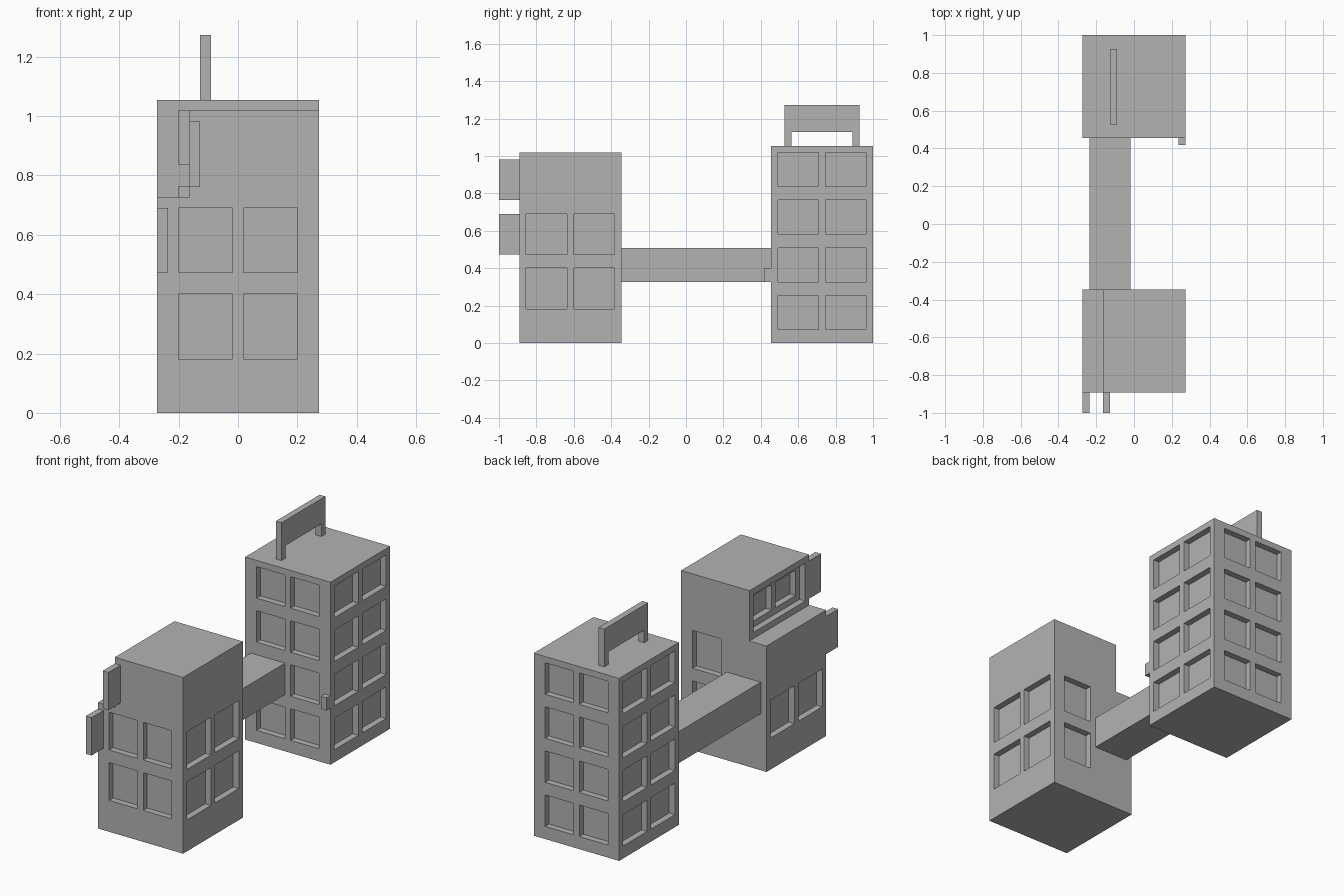
import bpy, bmesh
from mathutils import Matrix, Vector

U = 2 / 55  # one building block

if "Cube" in bpy.data.objects:
    bpy.data.objects.remove(bpy.data.objects["Cube"], do_unlink=True)

grey = bpy.data.materials.new("plain grey")
grey.use_nodes = True
grey.diffuse_color = (0.45, 0.45, 0.45, 1)
grey.node_tree.nodes["Principled BSDF"].inputs["Base Color"].default_value = (0.45, 0.45, 0.45, 1)


def boxes(name, spans):
    """One object made of boxes, each given as x, y and z spans in blocks."""
    bm = bmesh.new()
    for span in spans:
        lo, hi = (Vector([s[i] for s in span]) * U for i in (0, 1))
        move = Matrix.Translation((lo + hi) / 2) @ Matrix.Diagonal((*(hi - lo), 1))
        bmesh.ops.create_cube(bm, size=1, matrix=move)
    mesh = bpy.data.meshes.new(name)
    bm.to_mesh(mesh)
    bm.free()
    mesh.materials.append(grey)
    obj = bpy.data.objects.new(name, mesh)
    bpy.context.scene.collection.objects.link(obj)
    return obj


def carve(obj, spans):
    """Cut a group of separate boxes out of an object."""
    cutter = boxes("cutter", spans)
    cutter.hide_render = True
    mod = obj.modifiers.new("carve", "BOOLEAN")
    mod.operation = "DIFFERENCE"
    mod.solver = "EXACT"
    mod.object = cutter
    bpy.context.view_layer.objects.active = obj
    bpy.ops.object.modifier_apply(modifier=mod.name)
    bpy.data.objects.remove(cutter, do_unlink=True)


LEFT, RIGHT = (0.5, 5.5), (-5.5, -0.5)   # window columns across the width


def windows(side, yc, rows, columns=(LEFT, RIGHT)):
    """Window recesses, one block deep, for one side of a tower centred on yc."""
    spans = []
    for z in rows:
        if side in ("+x", "-x"):
            x = (6.5, 8) if side == "+x" else (-8, -6.5)
            spans += [(x, (yc + a, yc + a + 6), z) for a in (-6.5, 0.5)]
        else:
            y = (yc + 6.5, yc + 8) if side == "+y" else (yc - 8, yc - 6.5)
            spans += [(c, y, z) for c in columns]
    return spans


WIDE = (-7.5, 7.5)

# Front tower with a terrace cut into its upper right side
FRONT = -17
front = boxes("front_tower", [(WIDE, (FRONT - 7.5, FRONT + 7.5), (0, 28))])
carve(front, [((-9, -4.5), (FRONT - 9, FRONT + 9), (20, 30))])
rows = [(5, 11), (13, 19)]
carve(front, windows("-y", FRONT, rows) + windows("+x", FRONT, rows)
      + windows("+y", FRONT, rows, [LEFT]) + windows("-x", FRONT, rows[:1]))
# Terrace window: a wide recess with two deeper panes
carve(front, [((-6, -3.5), (FRONT - 6.5, FRONT + 6.5), (21, 27))])
carve(front, [((-4, -2.5), (FRONT + a, FRONT + a + 5), (22, 26)) for a in (-5.5, 0.5)])

# Back tower, windows on every side except where the bridge meets it
BACK = 20
back = boxes("back_tower", [(WIDE, (BACK - 7.5, BACK + 7.5), (0, 29))])
rows = [(z, z + 5) for z in range(2, 29, 7)]
cuts = [w for side in ("+x", "-x", "+y") for w in windows(side, BACK, rows)]
cuts += windows("-y", BACK, rows, [LEFT])
cuts += windows("-y", BACK, [r for r in rows if r[0] != 9], [RIGHT])
carve(back, cuts)

# Bridge between the towers
boxes("bridge", [((-6.5, -0.5), (FRONT + 7.5, BACK - 7.5), (9, 14))])

# Hanging signs on the front and a small wall bracket
boxes("upper_sign", [((-4.5, -3.5), (-27.5, -24.5), (21, 27))])
boxes("lower_sign", [((-7.5, -6.5), (-27.5, -24.5), (13, 19))])
boxes("wall_bracket", [((6.5, 7.5), (11.5, 12.5), (9, 11))])

# Roof billboard on two legs
board_x = (-3.5, -2.5)
boxes("billboard_panel", [(board_x, (14.5, 25.5), (31, 35))])
boxes("billboard_legs", [(board_x, (y, y + 1), (29, 31)) for y in (14.5, 24.5)])
